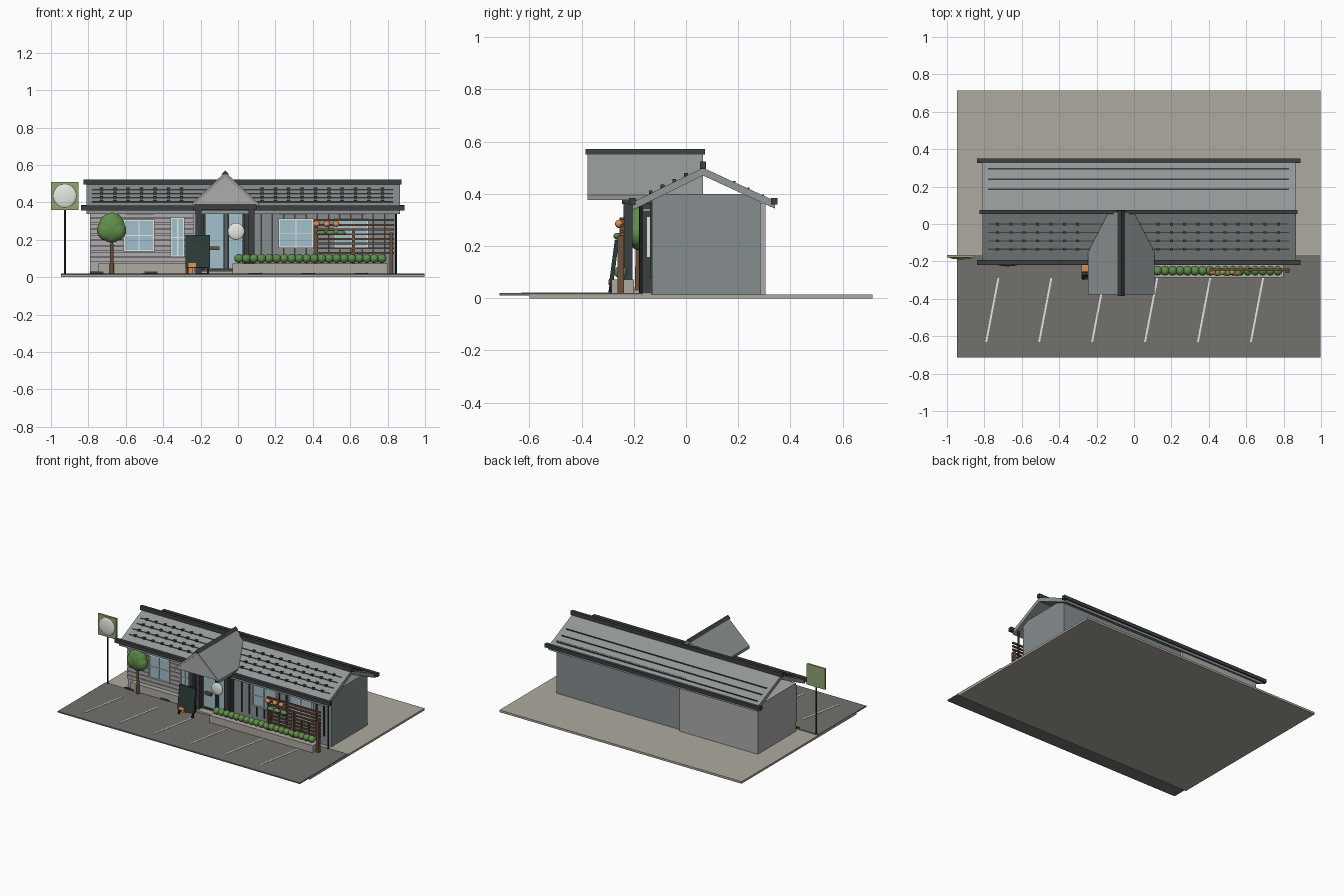
import bpy, bmesh, math
from mathutils import Vector, Matrix

if "Cube" in bpy.data.objects:
    bpy.data.objects.remove(bpy.data.objects["Cube"])

def mat(name, r, g, b):
    m = bpy.data.materials.new(name)
    m.diffuse_color = (r, g, b, 1)
    m.use_nodes = True
    m.node_tree.nodes["Principled BSDF"].inputs["Base Color"].default_value = m.diffuse_color
    return m

DARK = mat("charcoal", .045, .05, .052)
BLACK = mat("black", .012, .013, .014)
ROOF = mat("roof", .29, .31, .31)
PALE = mat("pale_wall", .42, .41, .41)
SLATE = mat("slate_wall", .24, .27, .28)
CONC = mat("concrete", .42, .40, .35)
ASPH = mat("asphalt", .17, .165, .15)
WHITE = mat("white", .8, .8, .77)
GLASS = mat("glass", .36, .53, .6)
WOOD = mat("wood", .16, .08, .045)
GREEN = mat("leaf", .12, .27, .07)
SIGN = mat("sign_green", .28, .38, .17)
ORANGE = mat("orange", .75, .27, .08)
BOARD = mat("chalkboard", .025, .045, .04)

def finish(name, bm, m, smooth=False):
    bmesh.ops.recalc_face_normals(bm, faces=bm.faces)
    for f in bm.faces:
        f.smooth = smooth
    me = bpy.data.meshes.new(name)
    bm.to_mesh(me)
    bm.free()
    o = bpy.data.objects.new(name, me)
    bpy.context.collection.objects.link(o)
    if m:
        me.materials.append(m)
    return o

def boxes(name, items, m):
    """items: (x0, x1, y0, y1, z0, z1)"""
    bm = bmesh.new()
    for x0, x1, y0, y1, z0, z1 in items:
        M = Matrix.Translation(((x0+x1)/2, (y0+y1)/2, (z0+z1)/2)) @ Matrix.Diagonal((x1-x0, y1-y0, z1-z0, 1))
        bmesh.ops.create_cube(bm, size=1, matrix=M)
    return finish(name, bm, m)

def prism(name, pts, axis, a, b, m):
    """extrude a profile along x (points y,z), y (points x,z) or z (points x,y)"""
    put = {'x': lambda p, t: (t, p[0], p[1]), 'y': lambda p, t: (p[0], t, p[1]),
           'z': lambda p, t: (p[0], p[1], t)}[axis]
    bm = bmesh.new()
    f = bm.faces.new([bm.verts.new(put(p, a)) for p in pts])
    r = bmesh.ops.extrude_face_region(bm, geom=[f])
    d = Vector(put((0, 0), b - a))
    bmesh.ops.translate(bm, vec=d, verts=[v for v in r['geom'] if isinstance(v, bmesh.types.BMVert)])
    return finish(name, bm, m)

def balls(name, items, m, seg=14):
    """items: (centre, radii)"""
    bm = bmesh.new()
    for c, r in items:
        bmesh.ops.create_uvsphere(bm, u_segments=seg, v_segments=seg*2//3, radius=1,
                                  matrix=Matrix.Translation(c) @ Matrix.Diagonal((*r, 1)))
    return finish(name, bm, m, True)

def rod(name, x, y, z0, z1, r, m, r2=None):
    bm = bmesh.new()
    bmesh.ops.create_cone(bm, cap_ends=True, segments=12, radius1=r, radius2=r2 or r, depth=z1-z0,
                          matrix=Matrix.Translation((x, y, (z0+z1)/2)))
    return finish(name, bm, m)

# Ground and parking lines
boxes("ground_slab", [(-.947, .997, -.6, .715, 0, .015)], CONC)
boxes("parking_lot", [(-.947, .997, -.715, -.165, .011, .02)], ASPH)
for i in range(6):
    x = -.79 + i*.283
    prism("parking_line", [(x-.005, -.63), (x+.005, -.63), (x+.07, -.29), (x+.06, -.29)], 'z', .019, .022, WHITE)

# Building volumes
boxes("right_wing", [(-.2, .84, -.13, .285, .015, .4)], SLATE)
boxes("left_wing", [(-.79, -.16, -.132, .305, .015, .365)], PALE)
boxes("left_siding", [(-.79, -.235, -.142, -.13, .08+i*.03, .105+i*.03) for i in range(9)], PALE)
boxes("right_battens", [(.12+i*.06, .128+i*.06, -.138, -.128, .08, .36) for i in range(12)], DARK)
boxes("left_plinth", [(-.745, -.23, -.17, -.13, .018, .075)], CONC)
boxes("plinth_vents", [(x, x+.07, -.174, -.165, .02, .03) for x in (-.79, -.5)], DARK)

# Main roof
def ztop(y):
    return .5 - .49*(.065-y) if y < .065 else .5 - .46*(y-.065)

t = .03
prism("main_roof", [(-.205, ztop(-.205)), (.065, .5), (.34, ztop(.34)), (.34, ztop(.34)-t),
                    (.065, .5-t), (-.205, ztop(-.205)-t)], 'x', -.81, .865, ROOF)
boxes("ridge_cap", [(-.825, .875, .054, .076, .495, .523)], DARK)
boxes("eave_gutters", [(-.84, .89, -.218, -.193, .357, .384), (-.84, .89, .325, .35, .36, .385)], DARK)
boxes("back_roof_seams", [(-.78, .83, y-.004, y+.004, ztop(y)-.004, ztop(y)+.004) for y in (.185, .24, .295)], DARK)
rows = (0, -.045, -.09, -.135)
boxes("front_roof_seams", [(-.78, .83, y-.003, y+.003, ztop(y)-.004, ztop(y)+.002) for y in rows], DARK)
boxes("snow_guards", [(x-.008, x+.008, y-.007, y+.007, ztop(y)-.005, ztop(y)+.011)
                      for y in rows for x in [-.73+i*.0715 for i in range(22)]
                      if not -.24 < x < .1], DARK)

# Entrance gable
cx, hw = -.068, .177
def gz(dx):
    return .562 - .94*dx
prism("entrance_roof", [(cx-hw, gz(hw)), (cx, .562), (cx+hw, gz(hw)), (cx+hw, gz(hw)-.02),
                        (cx, .538), (cx-hw, gz(hw)-.02)], 'y', -.378, .065, ROOF)
prism("entrance_gable_front", [(cx-.162, .39), (cx+.162, .39), (cx, .545)], 'y', -.372, -.35, PALE)
prism("entrance_ridge_cap", [(cx-.02, .55), (cx+.02, .55), (cx, .571)], 'y', -.385, .072, DARK)
boxes("entrance_beams", [(-.24, .1, -.245, -.2, .362, .392), (-.235, -.205, -.24, -.13, .362, .39),
                         (.065, .095, -.24, -.13, .362, .39)], DARK)
boxes("entrance_posts", [(-.228, -.195, -.24, -.205, .018, .37), (.055, .088, -.24, -.205, .018, .37)], DARK)
boxes("entrance_inner_posts", [(-.21, -.185, -.18, -.13, .018, .37), (.035, .06, -.18, -.13, .018, .37)], DARK)
boxes("entrance_step", [(-.2, .05, -.2, -.13, .018, .032)], CONC)

# Doors
boxes("door_glass", [(-.185, .035, -.146, -.13, .04, .35)], GLASS)
boxes("door_frame", [(x-.006, x+.006, -.155, -.13, .035, .35) for x in (-.18, -.072, -.055, .03)]
      + [(-.185, .035, -.155, -.13, z, z+.012) for z in (.035, .34)], DARK)
boxes("door_handle", [(-.15, -.1, -.17, -.15, .145, .165)], WOOD)

# Windows
def window(x0, x1, z0, z1, mull):
    y, w = -.152, .008
    boxes("window_glass", [(x0, x1, y+.006, -.13, z0, z1)], GLASS)
    boxes("window_frame", [(x0-w, x0, y, -.13, z0-w, z1+w), (x1, x1+w, y, -.13, z0-w, z1+w),
                           (x0, x1, y, -.13, z0-w, z0), (x0, x1, y, -.13, z1, z1+w)]
          + [(m-.003, m+.003, y, -.13, z0, z1) for m in mull], WHITE)
    boxes("window_rail", [(x0, x1, y, -.13, (z0+z1)/2-.002, (z0+z1)/2+.002)], WHITE)

window(-.605, -.455, .145, .3, [-.53])
window(-.352, -.293, .115, .31, [-.322])
window(.225, .395, .165, .305, [.31])
window(.52, .69, .165, .305, [.605])
boxes("wall_lights", [(x, x+.15, -.165, -.13, .335, .342) for x in (-.6, .22, .53)], WHITE)

# Corner downpipe
rod("downpipe", .845, -.172, .015, .365, .006, BLACK)

# Round entrance sign
balls("round_sign", [((-.01, -.225, .245), (.045, .012, .045))], WHITE, 24)

# Planter, hedge
boxes("planter", [(-.03, .8, -.285, -.2, .015, .072)], CONC)
balls("hedge", [((.005+i*.0402, -.25, .1), (.025, .025, .024)) for i in range(20)], GREEN, 12)

# Trellis with flowers
boxes("trellis_posts", [(.41, .425, -.255, -.235, .02, .31), (.61, .625, -.255, -.235, .02, .25),
                        (.81, .83, -.262, -.238, .015, .24)], WOOD)
boxes("trellis_slats", [(.405, .835, -.25, -.238, .125+i*.025, .135+i*.025) for i in range(8)], WOOD)
balls("trellis_leaves", [((x, -.262, .238), (.026, .016, .013)) for x in (.445, .497, .55)], GREEN)
balls("trellis_flowers", [((x, -.256, .285), (.018, .016, .016)) for x in (.42, .475, .525)], ORANGE)

# Chalkboard stand
R = Matrix.Translation((-.215, -.29, .03)) @ Matrix.Rotation(-.13, 4, 'X')
for name, it, m in (("chalkboard", [(-.066, .066, -.008, .008, .02, .195)], BOARD),
                    ("chalkboard_legs", [(-.06, -.05, -.006, .006, -.012, .03), (.05, .06, -.006, .006, -.012, .03)], BLACK),
                    ("chalkboard_picture", [(-.05, -.01, -.011, .0, .022, .045)], ORANGE)):
    boxes(name, it, m).matrix_world = R
boxes("menu_stand", [(-.28, -.24, -.255, -.22, .018, .05)], ORANGE)

# Tree
rod("tree_trunk", -.675, -.185, .015, .22, .012, WOOD, .007)
balls("tree_crown", [((-.675, -.185, .265), (.072, .042, .08)), ((-.7, -.187, .25), (.055, .038, .055)),
                     ((-.65, -.187, .25), (.053, .038, .055)), ((-.672, -.185, .3), (.05, .036, .052))], GREEN, 18)

# Pole sign
rod("sign_pole", -.925, -.172, .012, .37, .006, BLACK)
boxes("sign_panel", [(-1, -.853, -.18, -.165, .36, .51)], SIGN)
balls("sign_disc", [((-.926, -.178, .435), (.063, .011, .063))], WHITE, 24)
